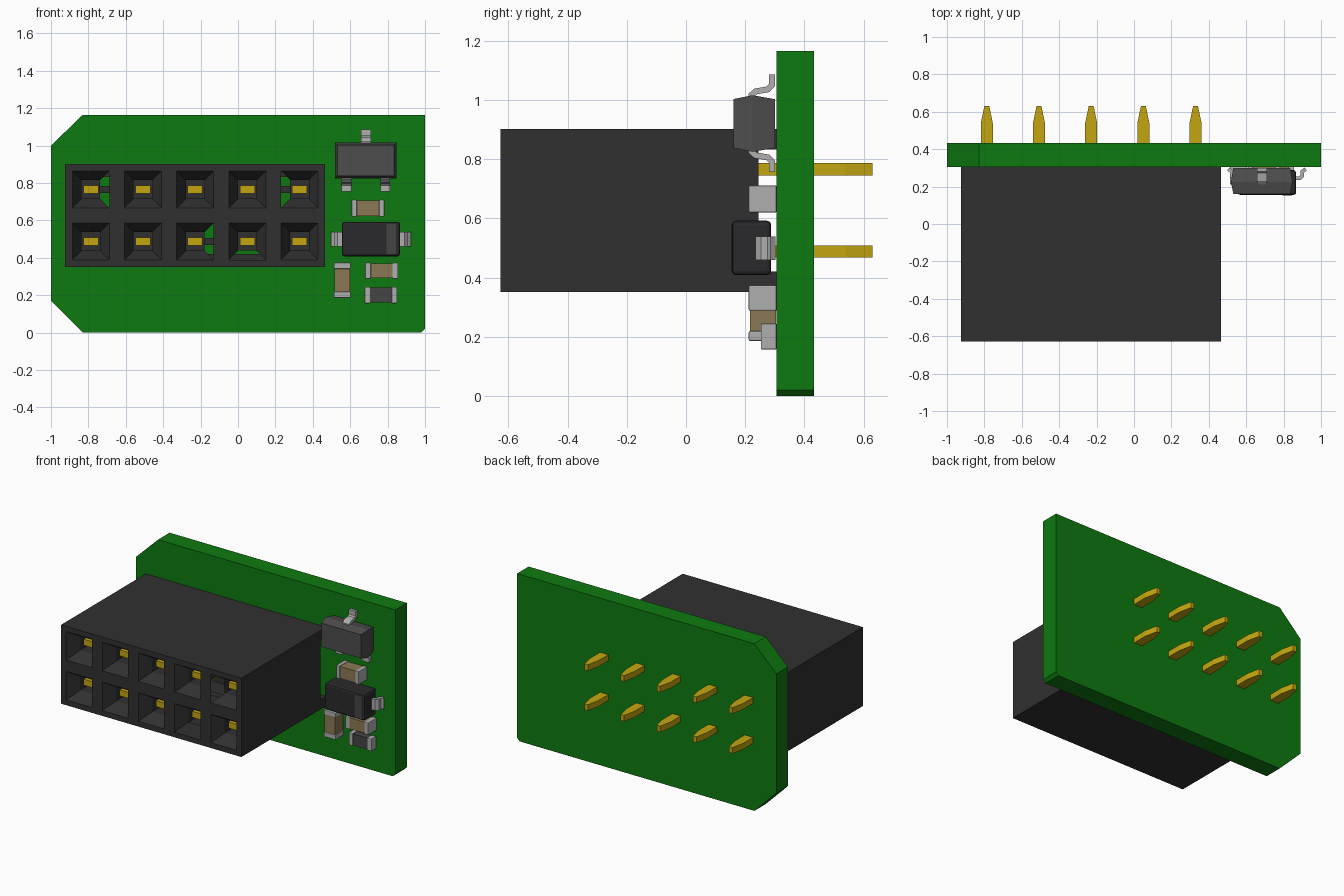
import bpy, bmesh, math
from mathutils import Vector

cube = bpy.data.objects.get("Cube")
if cube:
    bpy.data.objects.remove(cube, do_unlink=True)


def material(name, r, g, b):
    m = bpy.data.materials.new(name)
    m.use_nodes = True
    m.diffuse_color = (r, g, b, 1)
    node = next(n for n in m.node_tree.nodes if n.type == 'BSDF_PRINCIPLED')
    node.inputs["Base Color"].default_value = (r, g, b, 1)
    node.inputs["Roughness"].default_value = 0.6
    return m


GREEN = material("board green", 0.0044, 0.195, 0.005)
BLACK = material("housing black", 0.03, 0.03, 0.031)
GOLD = material("pin gold", 0.55, 0.38, 0.005)
GREY = material("package grey", 0.075, 0.075, 0.076)
DARK = material("diode black", 0.023, 0.023, 0.025)
BAND = material("band grey", 0.06, 0.06, 0.062)
METAL = material("solder metal", 0.43, 0.43, 0.43)
TAN = material("ceramic tan", 0.26, 0.19, 0.089)


def finish(name, bm, mat):
    bmesh.ops.remove_doubles(bm, verts=bm.verts, dist=1e-5)
    bmesh.ops.recalc_face_normals(bm, faces=bm.faces)
    me = bpy.data.meshes.new(name)
    bm.to_mesh(me)
    bm.free()
    me.materials.append(mat)
    ob = bpy.data.objects.new(name, me)
    bpy.context.scene.collection.objects.link(ob)
    return ob


def box(name, x, y, z, mat, bevel=0):
    bm = bmesh.new()
    bmesh.ops.create_cube(bm, size=1)
    for v in bm.verts:
        v.co = [(a + b) / 2 + c * (b - a) for (a, b), c in zip((x, y, z), v.co)]
    if bevel:
        bmesh.ops.bevel(bm, geom=bm.edges[:], offset=bevel, segments=2,
                        profile=0.5, affect='EDGES')
    return finish(name, bm, mat)


def prism(name, pts, axis, lo, hi, mat):
    """Extrude a 2D outline along an axis (0=x, 1=y, 2=z)."""
    bm = bmesh.new()

    def ring(d):
        out = []
        for p in pts:
            co = list(p)
            co.insert(axis, d)
            out.append(bm.verts.new(co))
        return out
    a, b = ring(lo), ring(hi)
    bm.faces.new(a)
    bm.faces.new(b[::-1])
    for i in range(len(a)):
        j = (i + 1) % len(a)
        bm.faces.new((a[i], b[i], b[j], a[j]))
    return finish(name, bm, mat)


def ribbon(path, t):
    """Outline of a bent strip of thickness t along a 2D path."""
    pts = [Vector(p) for p in path]
    left, right = [], []
    for i, p in enumerate(pts):
        dirs = []
        if i:
            dirs.append((p - pts[i - 1]).normalized())
        if i < len(pts) - 1:
            dirs.append((pts[i + 1] - p).normalized())
        d = sum(dirs, Vector((0, 0))).normalized()
        n = Vector((-d.y, d.x)) * (t / 2 / max(0.5, d.dot(dirs[0])))
        left.append(p + n)
        right.append(p - n)
    return left + right[::-1]


# Circuit board with clipped corners
prism("circuit_board", [(-0.83, 0), (0.98, 0), (1, 0.02), (1, 1.165), (-0.83, 1.165),
                        (-1, 1.0), (-1, 0.17)], 1, 0.305, 0.432, GREEN)

# Socket housing: open-backed shell with funnel-shaped openings
COLS = [-0.787 + 0.279 * i for i in range(5)]
ROWS = [0.488, 0.766]
X0, X1, Z0, Z1, YF, YB = -0.925, 0.465, 0.352, 0.902, -0.627, 0.245
HALF, THROAT = 0.099, 0.05
OPEN_SIDES = {(0, 1): 1, (4, 1): 3, (2, 0): 1, (3, 0): 0}  # bottom, right, top, left


def square(cx, cz, h, y):
    return [(cx + sx * h, y, cz + sz * h) for sx, sz in ((-1, -1), (1, -1), (1, 1), (-1, 1))]


bm = bmesh.new()


def face(*cos):
    bm.faces.new([bm.verts.new(c) for c in cos])


xs = [X0] + [c + s * HALF for c in COLS for s in (-1, 1)] + [X1]
zs = [Z0] + [r + s * HALF for r in ROWS for s in (-1, 1)] + [Z1]
for i in range(len(xs) - 1):
    for j in range(len(zs) - 1):
        if not (i % 2 and j % 2):
            a, b, c, d = xs[i], xs[i + 1], zs[j], zs[j + 1]
            face((a, YF, c), (b, YF, c), (b, YF, d), (a, YF, d))
for x in (X0, X1):
    face((x, YF, Z0), (x, YB, Z0), (x, YB, Z1), (x, YF, Z1))
for z in (Z0, Z1):
    face((X0, YF, z), (X1, YF, z), (X1, YB, z), (X0, YB, z))
for i, cx in enumerate(COLS):
    for j, cz in enumerate(ROWS):
        mouth = square(cx, cz, HALF, YF)
        throat = square(cx, cz, THROAT, YF + 0.08)
        end = square(cx, cz, THROAT, -0.3)
        for k in range(4):
            n = (k + 1) % 4
            if OPEN_SIDES.get((i, j)) != k:
                face(mouth[k], mouth[n], throat[n], throat[k])
            face(throat[k], throat[n], end[n], end[k])
        face(*end)
finish("socket_housing", bm, BLACK)
for name, za, zb in (("lower", Z0, 0.42), ("upper", 0.832, Z1)):
    box(name + "_housing_foot", (X0, X1), (0.2, 0.305), (za, zb), BLACK)
for j, cz in enumerate(ROWS):
    box(f"contact_carrier_{j}", (COLS[0], COLS[4]), (-0.28, -0.2),
        (cz - 0.018, cz + 0.018), BLACK)

# Contacts inside the sockets and tapered tail pins behind the board
for i, cx in enumerate(COLS):
    for j, cz in enumerate(ROWS):
        box(f"contact_{i}_{j}", (cx - 0.04, cx + 0.04), (-0.52, -0.29),
            (cz - 0.021, cz + 0.021), GOLD)
        prism(f"tail_pin_{i}_{j}",
              [(cx - 0.032, -0.1), (cx + 0.032, -0.1), (cx + 0.032, 0.54),
               (cx + 0.013, 0.63), (cx - 0.013, 0.63), (cx - 0.032, 0.54)],
              2, cz - 0.021, cz + 0.021, GOLD)

# Three-lead package: body drafted toward front and back
bm = bmesh.new()
rings = []
for y, d in ((0.16, 0.013), (0.225, 0), (0.3, 0.013)):
    rings.append([bm.verts.new((x, y, z)) for x, z in
                  ((0.518 + d, 0.825 + d), (0.848 - d, 0.825 + d),
                   (0.848 - d, 1.016 - d), (0.518 + d, 1.016 - d))])
for a, b in zip(rings, rings[1:]):
    for k in range(4):
        n = (k + 1) % 4
        bm.faces.new((a[k], a[n], b[n], b[k]))
bm.faces.new(rings[0])
bm.faces.new(rings[-1])
finish("transistor_body", bm, GREY)
LEAD = [(0.222, 0.99), (0.222, 1.017), (0.235, 1.029), (0.277, 1.036),
        (0.29, 1.05), (0.29, 1.086)]
for i, (cx, up) in enumerate(((0.684, True), (0.58, False), (0.788, False))):
    path = LEAD if up else [(y, 1.842 - z) for y, z in LEAD]
    prism(f"transistor_lead_{i}", ribbon(path, 0.02), 0, cx - 0.026, cx + 0.026, METAL)

# Diode with a cathode band and folded leads
box("diode_body", (0.555, 0.867), (0.155, 0.288), (0.408, 0.592), DARK, 0.014)
box("diode_band", (0.793, 0.845), (0.152, 0.158), (0.42, 0.58), BAND)
for side, s in (("right", -1), ("left", 1)):
    path = [(0.711 + s * dx, y) for dx, y in
            ((0.13, 0.245), (0.175, 0.245), (0.188, 0.258), (0.188, 0.28), (0.207, 0.294))]
    prism(f"diode_{side}_lead", ribbon(path, 0.02), 2, 0.46, 0.538, METAL)


# Chip parts: a body between two metal end caps
def chip(name, x, z, y, cap, body, vertical=False):
    lo, hi = z if vertical else x
    for tag, a, b in (("a", lo, lo + cap), ("b", hi - cap, hi)):
        cx, cz = (x, (a, b)) if vertical else ((a, b), z)
        box(f"{name}_cap_{tag}", cx, (y, 0.306), cz, METAL, 0.004)
    g = 0.004
    bx = (x[0] + g, x[1] - g) if vertical else (lo + cap / 2, hi - cap / 2)
    bz = (lo + cap / 2, hi - cap / 2) if vertical else (z[0] + g, z[1] - g)
    box(name + "_body", bx, (y + g, 0.304), bz, body)


chip("upper_capacitor", (0.608, 0.782), (0.62, 0.711), 0.212, 0.027, TAN)
chip("lower_capacitor", (0.68, 0.856), (0.288, 0.374), 0.212, 0.03, TAN)
chip("side_capacitor", (0.512, 0.602), (0.186, 0.374), 0.212, 0.033, TAN, True)
chip("resistor", (0.677, 0.851), (0.157, 0.245), 0.253, 0.03, BAND)
